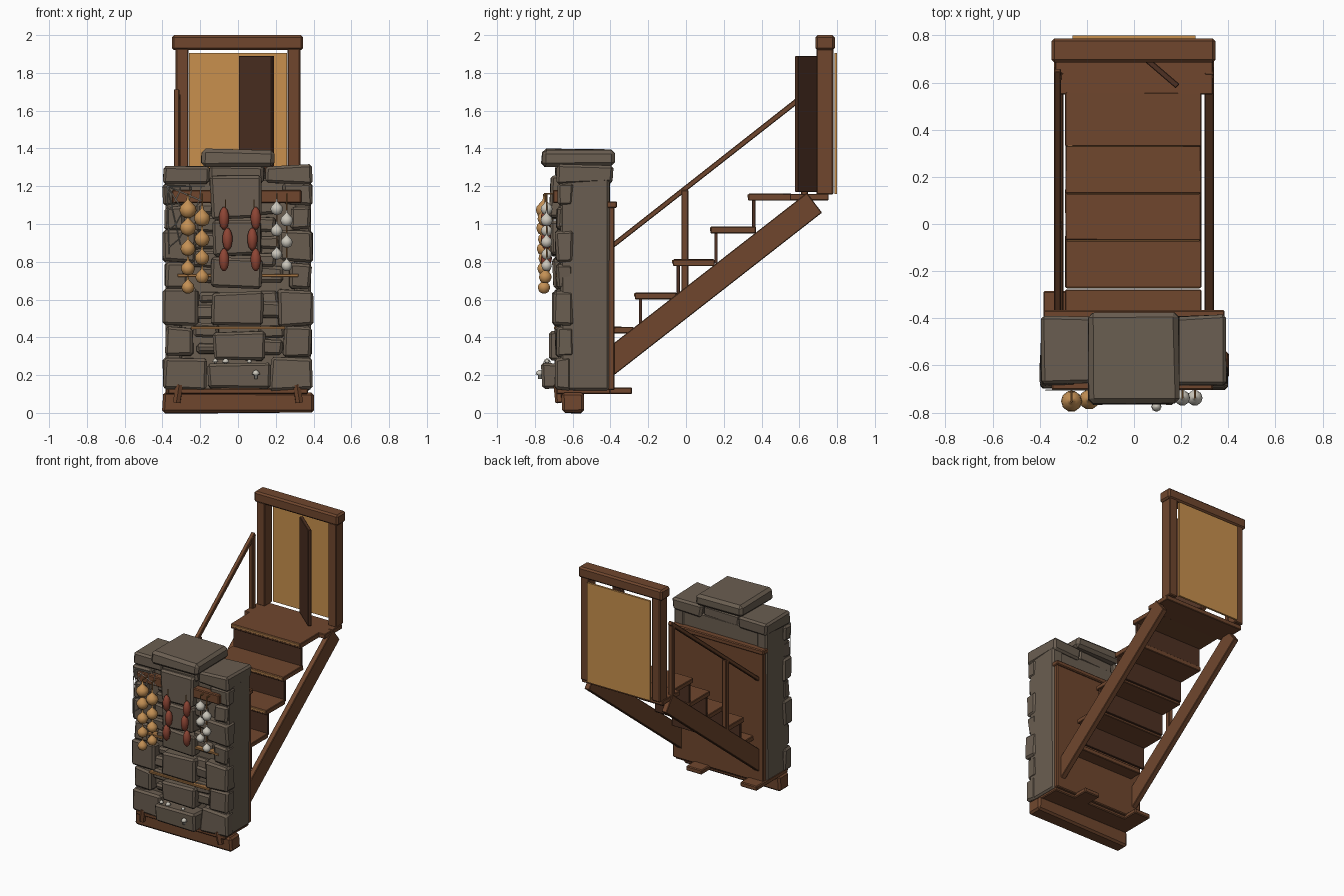
import bpy, bmesh, math, random
from mathutils import Vector, Matrix

if "Cube" in bpy.data.objects:
    bpy.data.objects.remove(bpy.data.objects["Cube"])
random.seed(4)

def mat(name, r, g, b):
    m = bpy.data.materials.new(name)
    m.diffuse_color = (r, g, b, 1)
    m.use_nodes = True
    m.node_tree.nodes["Principled BSDF"].inputs["Base Color"].default_value = m.diffuse_color
    return m

STONE = mat("grey brown stone", .145, .112, .082)
WOOD = mat("brown wood", .16, .062, .027)
DARK = mat("dark wood", .075, .03, .016)
EDGE = mat("light wood", .38, .18, .06)
PANEL = mat("golden panel", .58, .28, .075)
ONION = mat("onion", .55, .28, .09)
RED = mat("sausage red", .27, .06, .035)
GARLIC = mat("garlic white", .6, .57, .5)

def finish(name, bm, m, smooth=False):
    bmesh.ops.recalc_face_normals(bm, faces=bm.faces)
    me = bpy.data.meshes.new(name)
    bm.to_mesh(me)
    bm.free()
    me.materials.append(m)
    ob = bpy.data.objects.new(name, me)
    bpy.context.collection.objects.link(ob)
    if smooth:
        for p in me.polygons:
            p.use_smooth = True
    return ob

def box(name, x, y, z, m, bevel=.006, jitter=0.0, turn=0.0):
    """Chamfered box from x, y, z ranges; jitter makes it rough."""
    bm = bmesh.new()
    bmesh.ops.create_cube(bm, size=1)
    size = Vector((x[1] - x[0], y[1] - y[0], z[1] - z[0]))
    mid = Vector((x[0] + x[1], y[0] + y[1], z[0] + z[1])) / 2
    for v in bm.verts:
        v.co = Vector([v.co[i] * size[i] + random.uniform(-jitter, jitter) for i in range(3)])
    if bevel:
        bmesh.ops.bevel(bm, geom=bm.edges[:], offset=bevel, segments=1, affect='EDGES')
    bm.transform(Matrix.Translation(mid) @ Matrix.Rotation(turn, 4, 'Z'))
    return finish(name, bm, m)

def stone(name, x, y, z):
    return box(name, x, y, z, STONE, .014, .008)

def rod(name, a, b, r, m, sides=6):
    a, b = Vector(a), Vector(b)
    bm = bmesh.new()
    bmesh.ops.create_cone(bm, cap_ends=True, segments=sides, radius1=r, radius2=r, depth=(b - a).length)
    bm.transform(Matrix.Translation((a + b) / 2) @ (b - a).to_track_quat('Z', 'Y').to_matrix().to_4x4())
    return finish(name, bm, m)

def side_profile(name, pts, x0, x1, m):
    """Extrude a (y, z) outline along x."""
    bm = bmesh.new()
    f = bm.faces.new([bm.verts.new((x0, y, z)) for y, z in pts])
    ext = bmesh.ops.extrude_face_region(bm, geom=[f])["geom"]
    bmesh.ops.translate(bm, vec=(x1 - x0, 0, 0), verts=[g for g in ext if isinstance(g, bmesh.types.BMVert)])
    bmesh.ops.bevel(bm, geom=bm.edges[:], offset=.004, segments=1, affect='EDGES')
    return finish(name, bm, m)

def lathe(name, c, prof, m, sides=10):
    """Turned shape from (radius, height) pairs."""
    bm = bmesh.new()
    rings = [[bm.verts.new((c[0] + r * math.cos(2 * math.pi * i / sides),
                            c[1] + r * math.sin(2 * math.pi * i / sides), c[2] + h))
              for i in range(sides)] for r, h in prof]
    for p, q in zip(rings, rings[1:]):
        for i in range(sides):
            j = (i + 1) % sides
            bm.faces.new((p[i], p[j], q[j], q[i]))
    bm.faces.new(rings[0])
    bm.faces.new(rings[-1])
    return finish(name, bm, m, True)

# stone wall core, caps and top slab
box("wall_core", (-.375, .375), (-.635, -.41), (.12, 1.24), STONE, .01)
for s in (-1, 1):
    n = "left" if s < 0 else "right"
    box(n + "_wall_side", sorted((s * .30, s * .385)), (-.665, -.405), (.12, 1.25), STONE, .012, .003)
    stone(n + "_cap_stone", sorted((s * .15, s * .392)), (-.68, -.39), (1.215, 1.31))
stone("middle_cap_stone", (-.15, .14), (-.69, -.41), (1.22, 1.305))
box("top_slab", (-.195, .19), (-.765, -.38), (1.305, 1.395), STONE, .02, .006)

# protruding central stones
for i, (x0, x1, z0, z1, y) in enumerate([
        (-.145, .12, 1.03, 1.255, -.72), (-.13, .125, .835, 1.02, -.72), (-.14, .125, .66, .82, -.705),
        (-.14, .13, .465, .64, -.71), (-.13, .14, .28, .43, -.72), (-.16, .17, .125, .26, -.765)]):
    stone(f"centre_stone_{i}", (x0, x1), (y, -.6), (z0, z1))

# corner stones on both sides, rubble between
for i, (inner, z0, z1, y) in enumerate([
        (.17, .12, .30, -.695), (.24, .30, .46, -.69), (.21, .46, .66, -.70), (.27, .66, .80, -.685),
        (.22, .80, .97, -.69), (.28, .97, 1.10, -.685), (.24, 1.10, 1.22, -.68)]):
    for s in (-1, 1):
        stone(f"corner_stone_{i}", sorted((s * inner, s * (.385 + .01 * (i % 2 == 0)))), (y, -.6), (z0, z1 - .008))
for z in (.31, .40, .50, .58, .69, .77, .87, .96, 1.05):
    for s in (-1, 1):
        stone("rubble_stone", sorted((s * .10, s * random.uniform(.20, .26))),
              (random.uniform(-.685, -.655), -.6), (z, z + random.uniform(.06, .09)))

# wooden slats in the wall and hanging bar
box("hanging_bar", (-.35, .335), (-.705, -.645), (1.11, 1.18), WOOD)
box("lower_slat", (-.25, .25), (-.70, -.62), (.443, .458), EDGE, .002)
box("upper_slat", (-.32, .32), (-.69, -.62), (.72, .735), EDGE, .002)

# base beam, boards and pegs
box("base_beam", (-.40, .40), (-.655, -.54), (0, .108), WOOD, .014, .005)
box("base_board", (-.37, .37), (-.685, -.40), (.10, .13), WOOD)
for x0, x1 in ((-.385, -.25), (.07, .20)):
    box("rear_foot", (x0, x1), (-.66, -.285), (.10, .135), WOOD)
for s in (-1, 1):
    rod("base_peg", (s * .325, -.67, .055), (s * .31, -.68, .15), .022, WOOD)

# wooden back panel
box("back_panel", (-.375, .375), (-.415, -.378), (.12, 1.1), WOOD)
box("back_panel_rail", (-.385, .385), (-.425, -.365), (1.085, 1.12), WOOD)

# stair stringers
for s in (-1, 1):
    side_profile("stringer", [(-.40, .185), (.72, 1.06), (.64, 1.165), (-.40, .355)], s * .30, s * .34, WOOD)

# treads with light nosing, and risers
steps = [(-.41, -.28, .455), (-.27, -.05, .637), (-.07, .15, .812), (.13, .37, .985), (.33, .56, 1.16)]
for i, (y0, y1, z) in enumerate(steps):
    box(f"tread_{i}", (-.292, .285), (y0, y1), (z - .035, z), WOOD, .004, .002)
    box(f"nosing_{i}", (-.285, .278), (y0 - .004, y0 + .006), (z - .022, z - .003), EDGE, .002)
    if i:
        box(f"riser_{i}", (-.285, .28), (y0 + .02, y0 + .038), (steps[i - 1][2] - .02, z - .02), DARK, .002)
box("landing", (-.335, .335), (.55, .755), (1.125, 1.16), WOOD, .004)

# handrail and posts on the left side
side_profile("handrail", [(-.385, .872), (.66, 1.69), (.645, 1.715), (-.385, .905)], -.34, -.31, WOOD)
box("middle_rail_post", (-.34, -.305), (-.025, .012), (.63, 1.18), WOOD, .004)
box("upper_rail_post", (-.34, -.305), (.61, .645), (1.15, 1.69), WOOD, .004)

# door frame, rear panel and half open leaf
for s in (-1, 1):
    box("door_post", sorted((s * .262, s * .33)), (.69, .78), (1.155, 1.93), WOOD)
box("lintel", (-.35, .345), (.685, .788), (1.92, 2.0), WOOD, .012)
box("door_panel", (-.26, .26), (.785, .80), (1.16, 1.905), PANEL, 0)
a, b = Vector((.185, .585)), Vector((.01, .735))
c, d = (a + b) / 2, b - a
box("door_leaf", (c.x - d.length / 2, c.x + d.length / 2), (c.y - .012, c.y + .012), (1.17, 1.89),
    DARK, .003, 0, math.atan2(d.y, d.x))

# bulbs hung on strings
def bulb(name, x, y, z, r, m):
    lathe(name, (x, y, z), [(.3 * r, -r * .95), (.75 * r, -.7 * r), (r, -.1 * r), (.9 * r, .4 * r),
                            (.45 * r, .85 * r), (.16 * r, 1.15 * r), (.12 * r, 1.6 * r)], m)

for x, y, r, zs, m, n in [
        (-.265, -.752, .045, (1.075, .98, .87, .765, .665), ONION, "onion"),
        (-.19, -.745, .043, (1.03, .92, .82, .72), ONION, "onion"),
        (.205, -.738, .033, (1.08, .965, .84), GARLIC, "garlic"),
        (.258, -.738, .033, (1.02, .905, .78), GARLIC, "garlic")]:
    rod(n + "_string", (x, y, 1.16), (x, y, zs[-1]), .004, EDGE)
    rod(n + "_hook", (x, y, 1.16), (x, -.69, 1.16), .005, EDGE)
    for i, z in enumerate(zs):
        bulb(n, x, y, z, r * (1 - .06 * i), m)

# sausages
for x, s in ((-.065, 1), (.085, -1)):
    rod("sausage_string", (x, -.735, 1.13), (x, -.735, .8), .003, EDGE)
    for i, z in enumerate((1.03, .92, .81)):
        k = .009 * (1 if i % 2 else -1) * s
        lathe("sausage", (x + k, -.74, z), [(.006, -.06), (.02, -.042), (.027, -.01),
                                            (.027, .015), (.019, .043), (.006, .06)], RED, 8)

# cobweb in the upper left corner
web = [Vector((-.375, -.705, 1.2)) + Vector(v) for v in
       [(.01, 0, -.36), (.07, 0, -.31), (.13, 0, -.2), (.19, 0, -.08), (.2, 0, 0)]]
hub = Vector((-.375, -.705, 1.2))
for p in web:
    rod("web_spoke", hub, p, .0025, GARLIC, 4)
for t in (.35, .65, .9):
    for p, q in zip(web, web[1:]):
        rod("web_thread", hub.lerp(p, t), hub.lerp(q, t), .002, GARLIC, 4)

# small mushrooms on the lower ledge
for x, y, z, r in ((-.12, -.735, .26, .016), (-.065, -.735, .255, .02), (.095, -.775, .19, .022), (.06, -.735, .26, .014)):
    lathe("mushroom", (x, y, z), [(.4 * r, -.01), (.4 * r, .5 * r), (r, .6 * r), (.7 * r, 1.3 * r), (.15 * r, 1.7 * r)], GARLIC, 8)
